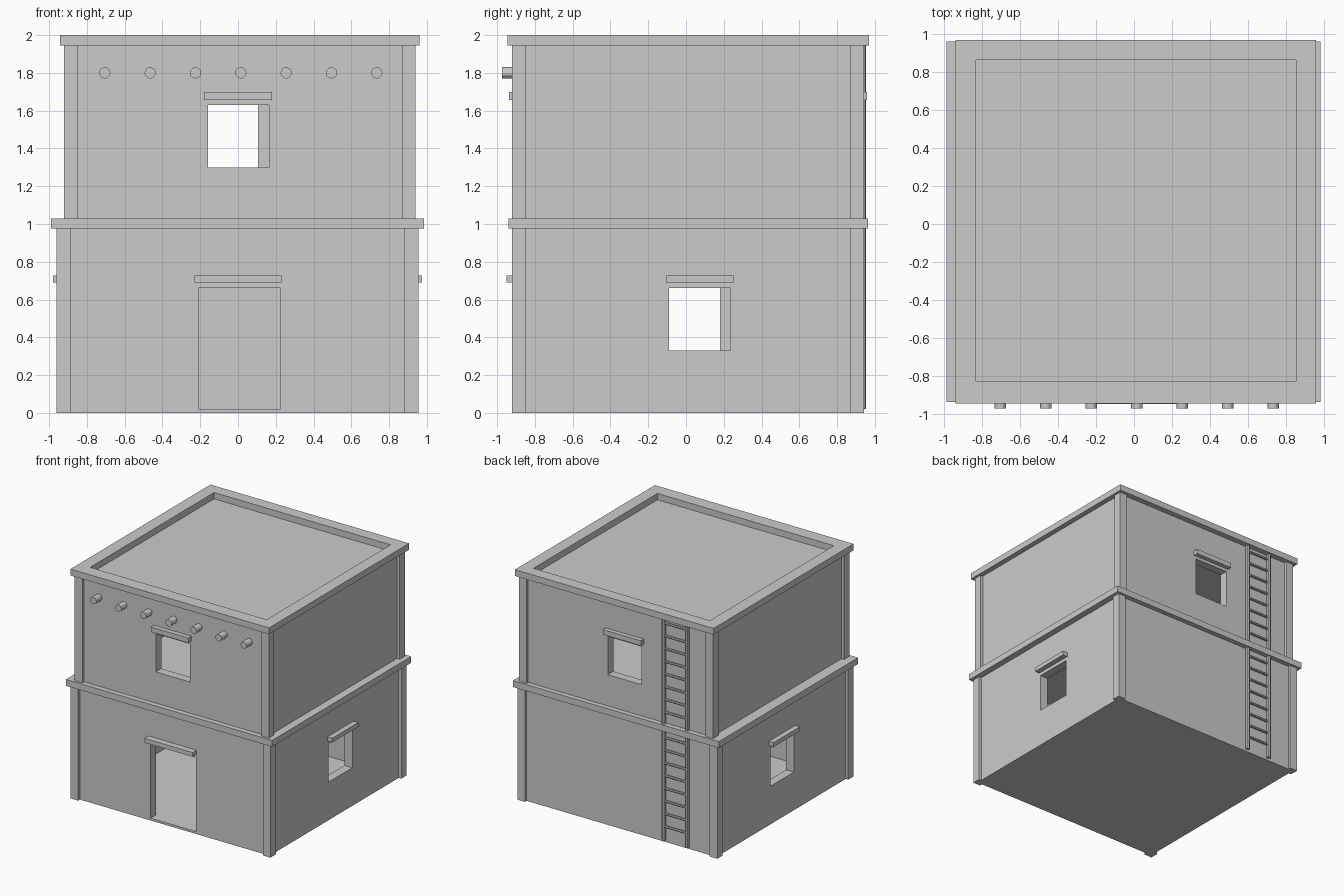
import bpy
import bmesh
from math import pi

if "Cube" in bpy.data.objects:
    bpy.data.objects.remove(bpy.data.objects["Cube"])


def box(name, x0, x1, y0, y1, z0, z1):
    bm = bmesh.new()
    bmesh.ops.create_cube(bm, size=1)
    for v in bm.verts:
        v.co.x = x0 if v.co.x < 0 else x1
        v.co.y = y0 if v.co.y < 0 else y1
        v.co.z = z0 if v.co.z < 0 else z1
    me = bpy.data.meshes.new(name)
    bm.to_mesh(me)
    bm.free()
    ob = bpy.data.objects.new(name, me)
    bpy.context.collection.objects.link(ob)
    return ob


def rod(name, radius, length, loc, rot=(0, 0, 0), sides=12):
    bpy.ops.mesh.primitive_cylinder_add(vertices=sides, radius=radius, depth=length,
                                        location=loc, rotation=rot)
    bpy.context.object.name = name


def cut(ob, *bounds):
    cutter = box("cutter", *bounds)
    cutter.hide_render = True
    mod = ob.modifiers.new("cut", 'BOOLEAN')
    mod.operation = 'DIFFERENCE'
    mod.solver = 'EXACT'
    mod.object = cutter
    bpy.context.view_layer.objects.active = ob
    bpy.ops.object.modifier_apply(modifier=mod.name)
    bpy.data.objects.remove(cutter)


def pillars(name, x0, x1, y0, y1, z0, z1, w=0.073):
    for xa in (x0, x1 - w):
        for ya in (y0, y1 - w):
            box(name, xa, xa + w, ya, ya + w, z0, z1)


# Lower storey: hollow room with door and two side windows
lower = box("lower_walls", -0.935, 0.93, -0.895, 0.92, 0, 0.99)
cut(lower, -0.86, 0.855, -0.82, 0.845, 0.02, 1.1)
cut(lower, -0.21, 0.225, -1.1, -0.7, 0.02, 0.66)
cut(lower, 0.7, 1.1, -0.09, 0.235, 0.33, 0.66)
cut(lower, -1.1, -0.7, -0.14, 0.18, 0.33, 0.66)
pillars("lower_pillar", -0.96, 0.955, -0.92, 0.943, 0, 0.98)

# Floor slab between storeys, showing outside as a band
box("middle_slab", -0.99, 0.985, -0.94, 0.963, 0.975, 1.03)

# Upper storey: hollow room with front and back windows, closed by the roof
upper = box("upper_walls", -0.895, 0.915, -0.895, 0.92, 1.02, 1.945)
cut(upper, -0.82, 0.84, -0.82, 0.845, 0.9, 1.91)
cut(upper, -0.16, 0.165, -1.1, -0.7, 1.30, 1.63)
cut(upper, -0.22, 0.105, 0.7, 1.1, 1.30, 1.63)
pillars("upper_pillar", -0.92, 0.94, -0.92, 0.943, 1.02, 1.955)

# Roof parapet ring
parapet = box("parapet", -0.943, 0.96, -0.946, 0.97, 1.945, 2.0)
cut(parapet, -0.835, 0.855, -0.83, 0.865, 1.8, 2.2)

# Lintels over the openings
box("door_lintel", -0.23, 0.23, -0.95, -0.88, 0.69, 0.727)
box("front_window_lintel", -0.18, 0.18, -0.936, -0.88, 1.657, 1.70)
box("back_window_lintel", -0.24, 0.125, 0.9, 0.958, 1.657, 1.70)
box("right_window_lintel", 0.91, 0.975, -0.105, 0.255, 0.69, 0.727)
box("left_window_lintel", -0.98, -0.91, -0.16, 0.20, 0.69, 0.727)

# Roof beam ends along the front
for i in range(7):
    rod("beam_end", 0.03, 0.1, (-0.705 + 0.24 * i, -0.923, 1.80), (pi / 2, 0, 0))

# Ladder on the back wall
for x in (-0.44, -0.665):
    rod("ladder_rail", 0.018, 1.93, (x, 0.934, 0.985), sides=8)
for i in range(17):
    rod("ladder_rung", 0.011, 0.225, (-0.5525, 0.934, 1.90 - 0.11 * i), (0, pi / 2, 0), sides=8)
